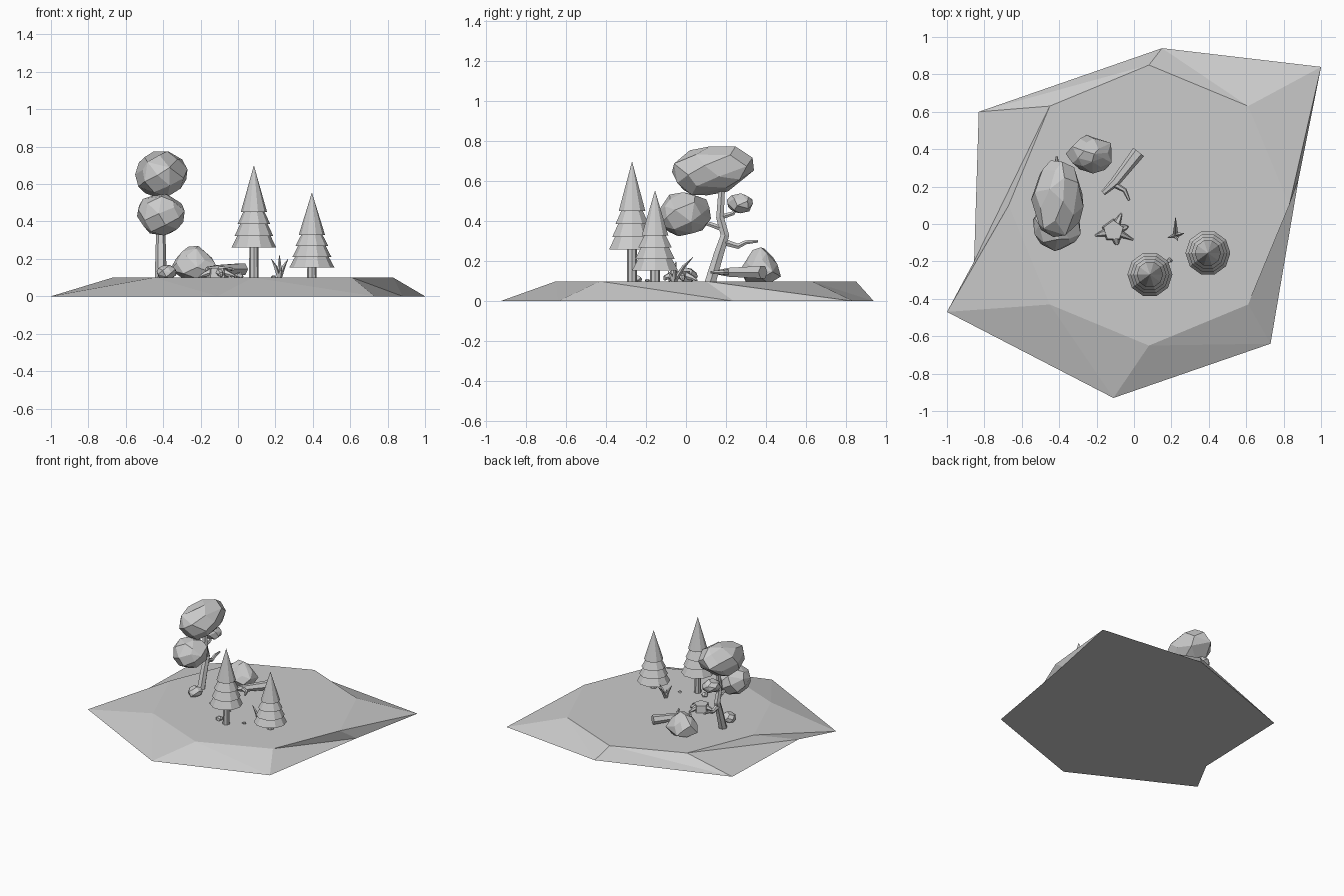
import bpy, bmesh, math, random
from mathutils import Vector

if "Cube" in bpy.data.objects:
    bpy.data.objects.remove(bpy.data.objects["Cube"], do_unlink=True)

grey = bpy.data.materials.new("plain_grey")
grey.use_nodes = True
grey.diffuse_color = (0.6, 0.6, 0.6, 1)
grey.node_tree.nodes["Principled BSDF"].inputs["Base Color"].default_value = (0.6, 0.6, 0.6, 1)
GROUND = 0.1


def add_mesh(name, mesh):
    mesh.materials.clear()
    mesh.materials.append(grey)
    obj = bpy.data.objects.new(name, mesh)
    bpy.context.collection.objects.link(obj)
    return obj


def finish(name, bm):
    bmesh.ops.recalc_face_normals(bm, faces=bm.faces[:])
    mesh = bpy.data.meshes.new(name)
    bm.to_mesh(mesh)
    bm.free()
    return add_mesh(name, mesh)


def limb(name, *paths, sides=1):
    """Tapered faceted branches; each path point is x, y, z, radius."""
    curve = bpy.data.curves.new(name, "CURVE")
    curve.dimensions = "3D"
    curve.bevel_depth = 1
    curve.bevel_resolution = sides
    curve.use_fill_caps = True
    for path in paths:
        spline = curve.splines.new("POLY")
        spline.points.add(len(path) - 1)
        spline.use_smooth = False
        for point, (x, y, z, r) in zip(spline.points, path):
            point.co = (x, y, z, 1)
            point.radius = r
    helper = bpy.data.objects.new(name + "_path", curve)
    bpy.context.collection.objects.link(helper)
    bpy.context.view_layer.update()
    evaluated = helper.evaluated_get(bpy.context.evaluated_depsgraph_get())
    mesh = bpy.data.meshes.new_from_object(evaluated)
    bpy.data.objects.remove(helper, do_unlink=True)
    return add_mesh(name, mesh)


def chunk(name, low, high, count, seed, taper=0.0, lean=0.0):
    """Irregular faceted lump fitted to the box from low to high."""
    rng = random.Random(seed)
    points = []
    for i in range(count):
        z = 1 - 2 * (i + 0.5) / count
        r = math.sqrt(1 - z * z)
        a = i * math.pi * (3 - math.sqrt(5)) + rng.uniform(-0.25, 0.25)
        k = rng.uniform(0.92, 1.05)
        wide = 1 - taper * (z + 1) / 2
        p = Vector((r * math.cos(a) * wide, r * math.sin(a) * wide, z)) * k
        p.z += lean * p.y
        points.append(p)
    lo = [min(p[i] for p in points) for i in range(3)]
    hi = [max(p[i] for p in points) for i in range(3)]
    bm = bmesh.new()
    for p in points:
        bm.verts.new([low[i] + (p[i] - lo[i]) / (hi[i] - lo[i]) * (high[i] - low[i])
                      for i in range(3)])
    hull = bmesh.ops.convex_hull(bm, input=bm.verts[:])
    inside = [v for v in hull["geom_interior"] if isinstance(v, bmesh.types.BMVert)]
    bmesh.ops.delete(bm, geom=inside, context="VERTS")
    bmesh.ops.dissolve_limit(bm, angle_limit=0.2, verts=bm.verts[:], edges=bm.edges[:])
    return finish(name, bm)


# Ground slab: regular octagon on top, uneven skirt below
skirt = [(0.88, 0.24), (1, 0.84), (0.15, 0.94), (-0.83, 0.6),
         (-0.855, -0.2), (-1, -0.47), (-0.11, -0.93), (0.73, -0.64)]
bm = bmesh.new()
top = [bm.verts.new((0.08 + 0.75 * math.cos(i * math.pi / 4),
                     0.1 + 0.75 * math.sin(i * math.pi / 4), GROUND)) for i in range(8)]
bottom = [bm.verts.new((x, y, 0)) for x, y in skirt]
bm.faces.new(top)
bm.faces.new(bottom[::-1])
for i in range(8):
    j = (i + 1) % 8
    bm.faces.new((bottom[i], bottom[j], top[i]))
    bm.faces.new((bottom[j], top[j], top[i]))
finish("ground", bm)


# Pines: trunk and four overlapping foliage tiers
def pine(name, x, y, base, peak):
    limb(name + "_trunk", [(x, y, GROUND - 0.01, 0.026), (x, y, base + 0.03, 0.024)], sides=2)
    bm = bmesh.new()
    height = peak - base
    sides = 10
    tiers = [(0, 0.12, 0.21, 0.075), (0.14, 0.104, 0.35, 0.06),
             (0.285, 0.088, 0.49, 0.045), (0.435, 0.07, 1, 0)]
    for low, r0, high, r1 in tiers:
        rings = []
        for t, r in ((low, r0), (high, r1)):
            ring = [(x + r * math.cos(2 * math.pi * i / sides),
                     y + r * math.sin(2 * math.pi * i / sides), base + t * height)
                    for i in range(sides)]
            rings.append([bm.verts.new(p) for p in (ring if r else ring[:1])])
        lower, upper = rings
        bm.faces.new(lower[::-1])
        for i in range(sides):
            j = (i + 1) % sides
            if len(upper) == 1:
                bm.faces.new((lower[i], lower[j], upper[0]))
            else:
                bm.faces.new((lower[i], lower[j], upper[j], upper[i]))
        if len(upper) > 1:
            bm.faces.new(upper)
    finish(name + "_foliage", bm)


pine("tall_pine", 0.085, -0.27, 0.26, 0.7)
pine("short_pine", 0.395, -0.155, 0.155, 0.555)

# Broadleaf tree: crooked trunk, branches and three crowns
tx = -0.413
limb("tree_trunk",
     [(tx, 0.12, 0.09, 0.032), (tx, 0.165, 0.24, 0.028), (tx, 0.195, 0.33, 0.025),
      (tx, 0.17, 0.42, 0.022), (tx, 0.18, 0.58, 0.018)],
     [(tx, 0.18, 0.3, 0.02), (tx, 0.26, 0.275, 0.015), (tx, 0.3, 0.295, 0.012),
      (tx, 0.36, 0.3, 0.007)],
     [(tx, 0.17, 0.42, 0.015), (tx, 0.235, 0.44, 0.012), (tx, 0.26, 0.48, 0.01)],
     [(tx, 0.19, 0.36, 0.016), (tx, 0.12, 0.385, 0.013), (tx, 0.03, 0.41, 0.01)])
chunk("tree_upper_crown", (-0.55, -0.07, 0.53), (-0.27, 0.34, 0.775), 34, 4, lean=0.15)
chunk("tree_lower_crown", (-0.54, -0.145, 0.325), (-0.285, 0.125, 0.545), 32, 7)
chunk("tree_small_crown", (-0.475, 0.205, 0.44), (-0.35, 0.335, 0.54), 22, 2)

# Rocks
chunk("large_rock", (-0.365, 0.27, 0.085), (-0.12, 0.475, 0.27), 26, 5, taper=0.55)
chunk("tree_rock", (-0.435, -0.05, 0.09), (-0.33, 0.06, 0.168), 20, 3)
chunk("pine_rock", (-0.02, -0.27, 0.09), (0.03, -0.22, 0.13), 14, 6)
chunk("pebble", (0.175, -0.205, 0.095), (0.205, -0.18, 0.112), 12, 8)

# Fallen log with a forked thin end
limb("fallen_log",
     [(0.025, 0.385, 0.145, 0.036), (-0.1, 0.225, 0.145, 0.026), (-0.165, 0.165, 0.145, 0.014)],
     [(-0.11, 0.215, 0.145, 0.018), (-0.05, 0.18, 0.145, 0.013), (-0.025, 0.125, 0.145, 0.007)])

# Stump: five-sided block with tapering roots
cx, cy = -0.11, -0.035
bm = bmesh.new()
bmesh.ops.create_cone(bm, cap_ends=True, segments=5, radius1=0.065, radius2=0.055, depth=0.06)
bmesh.ops.translate(bm, vec=(cx, cy, 0.122), verts=bm.verts[:])
finish("stump", bm)
roots = []
for angle, reach in ((15, 0.08), (65, 0.1), (195, 0.1), (285, 0.075), (335, 0.115)):
    dx, dy = math.cos(math.radians(angle)), math.sin(math.radians(angle))
    roots.append([(cx + dx * d, cy + dy * d, z, r) for d, z, r in
                  ((0.03, 0.13, 0.024), (0.07, 0.118, 0.014), (reach, 0.104, 0.005))])
limb("stump_roots", *roots)

# Grass tuft: pointed blades splaying from one spot
blades = []
for x, y, z in ((0.222, 0.035, 0.22), (0.178, -0.075, 0.2), (0.268, -0.05, 0.2),
                (0.235, -0.09, 0.15)):
    mid = ((x + 0.222) / 2, (y - 0.06) / 2, GROUND + (z - GROUND) * 0.6)
    blades.append([(0.222, -0.06, 0.095, 0.012), (*mid, 0.009), (x, y, z, 0.001)])
limb("grass_tuft", *blades, sides=0)
